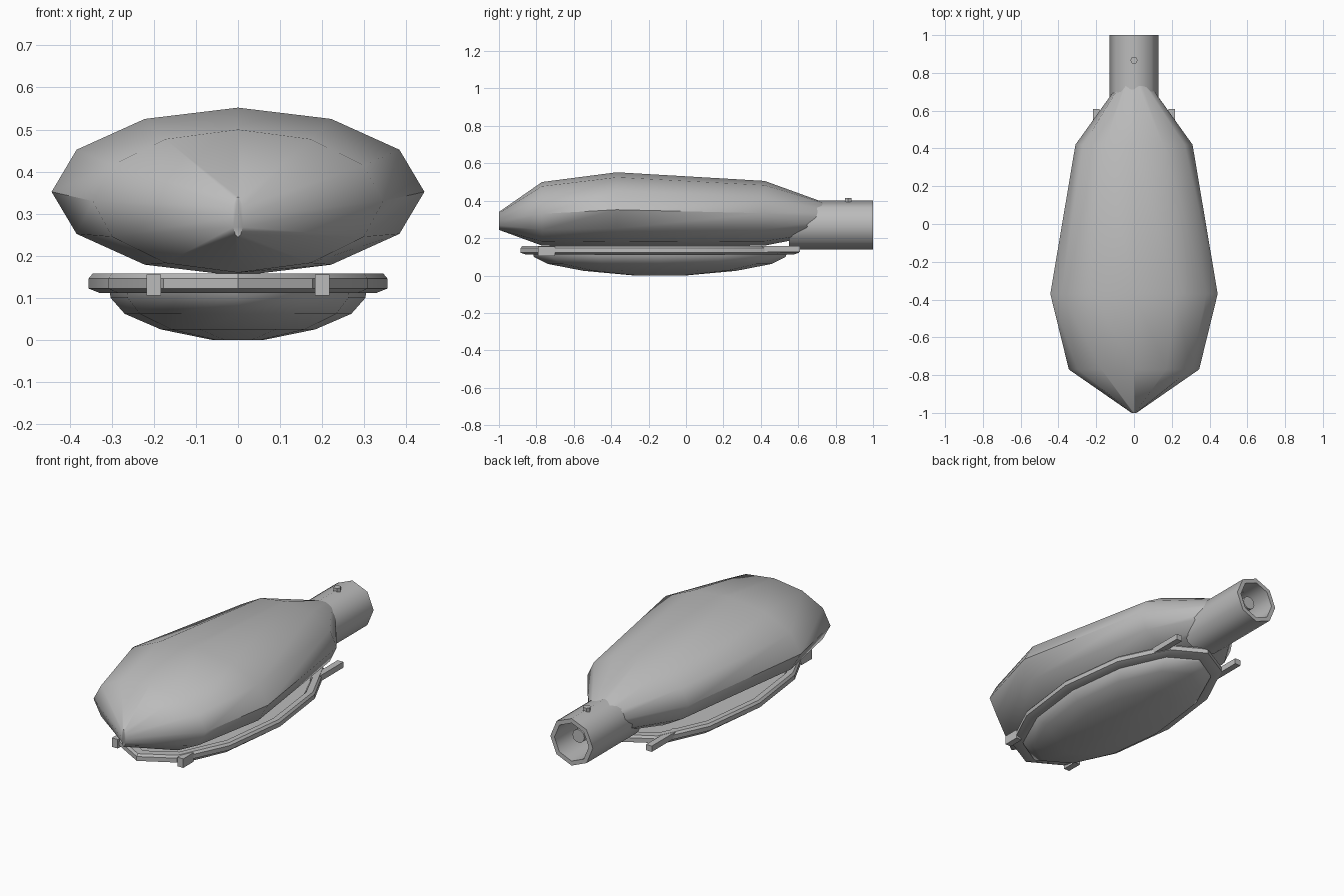
import bpy, bmesh, math

if "Cube" in bpy.data.objects:
    bpy.data.objects.remove(bpy.data.objects["Cube"])

mat = bpy.data.materials.new("light_grey_metal")
mat.diffuse_color = (0.5, 0.5, 0.5, 1)
mat.use_nodes = True
mat.node_tree.nodes["Principled BSDF"].inputs["Base Color"].default_value = mat.diffuse_color


def finish(bm, name, angle):
    bmesh.ops.recalc_face_normals(bm, faces=bm.faces)
    me = bpy.data.meshes.new(name)
    bm.to_mesh(me)
    bm.free()
    ob = bpy.data.objects.new(name, me)
    bpy.context.collection.objects.link(ob)
    me.materials.append(mat)
    bpy.ops.object.select_all(action='DESELECT')
    ob.select_set(True)
    bpy.context.view_layer.objects.active = ob
    if angle:
        bpy.ops.object.shade_smooth_by_angle(angle=math.radians(angle))
    return ob


def loft(name, rings, angle=0, closed=False):
    """Skin a list of rings; cap both ends, or join last ring to first."""
    bm = bmesh.new()
    vs = [[bm.verts.new(p) for p in r] for r in rings]
    n = len(vs[0])
    pairs = list(zip(vs, vs[1:])) + ([(vs[-1], vs[0])] if closed else [])
    for a, b in pairs:
        for i in range(n):
            j = (i + 1) % n
            bm.faces.new((a[i], a[j], b[j], b[i]))
    if not closed:
        bm.faces.new(vs[0])
        bm.faces.new(vs[-1])
    return finish(bm, name, angle)


def ring_y(y, rx, rz, zc, n):
    return [(rx * math.cos(2 * math.pi * i / n), y, zc + rz * math.sin(2 * math.pi * i / n)) for i in range(n)]


def ring_z(z, rx, ry, yc, n):
    return [(rx * math.cos(2 * math.pi * i / n), yc + ry * math.sin(2 * math.pi * i / n), z) for i in range(n)]


def box(name, x, y, z):
    return loft(name, [[(x[0], y[0], k), (x[1], y[0], k), (x[1], y[1], k), (x[0], y[1], k)] for k in z])


# lamp housing
sections = [(-1, 0.013, 0.048, 0.292), (-0.77, 0.345, 0.17, 0.33), (-0.37, 0.443, 0.2, 0.352),
            (0.42, 0.31, 0.173, 0.333), (0.79, 0.045, 0.07, 0.302)]
loft("housing", [ring_y(*s, 12) for s in sections], 50)

# hollow mounting pipe, inner core and set screw
loft("mounting_pipe", [ring_y(y, r, r, 0.27, 8) for y, r in
                       [(0.55, 0.13), (1, 0.13), (1, 0.105), (0.55, 0.105)]], 50, True)
loft("pipe_core", [ring_y(y, 0.037, 0.037, 0.28, 10) for y in (0.7, 0.94)], 50)
loft("set_screw", [ring_z(z, 0.02, 0.02, 0.867, 6) for z in (0.37, 0.415)])

# glass bowl
YC = -0.14
bowl = [(0.0, 0.2), (0.025, 0.6), (0.062, 0.88), (0.1, 0.99), (0.125, 1.0)]
loft("lens_bowl", [ring_z(z, 0.306 * s, 0.68 * s, YC, 12) for z, s in bowl], 50)

# rim frame around the bowl
rim = [(0.112, 0.33, 0.715), (0.122, 0.355, 0.745), (0.146, 0.355, 0.745),
       (0.158, 0.345, 0.735), (0.158, 0.315, 0.69), (0.112, 0.29, 0.66)]
loft("lens_rim", [ring_z(z, rx, ry, YC, 12) for z, rx, ry in rim], 35, True)

# front latches and rear hinge arms, mirrored
for side, s in (("left", -1), ("right", 1)):
    x = sorted((s * 0.183, s * 0.218))
    box("front_latch_" + side, x, (-0.79, -0.7), (0.105, 0.155))
    box("rear_hinge_" + side, x, (0.37, 0.61), (0.125, 0.157))
